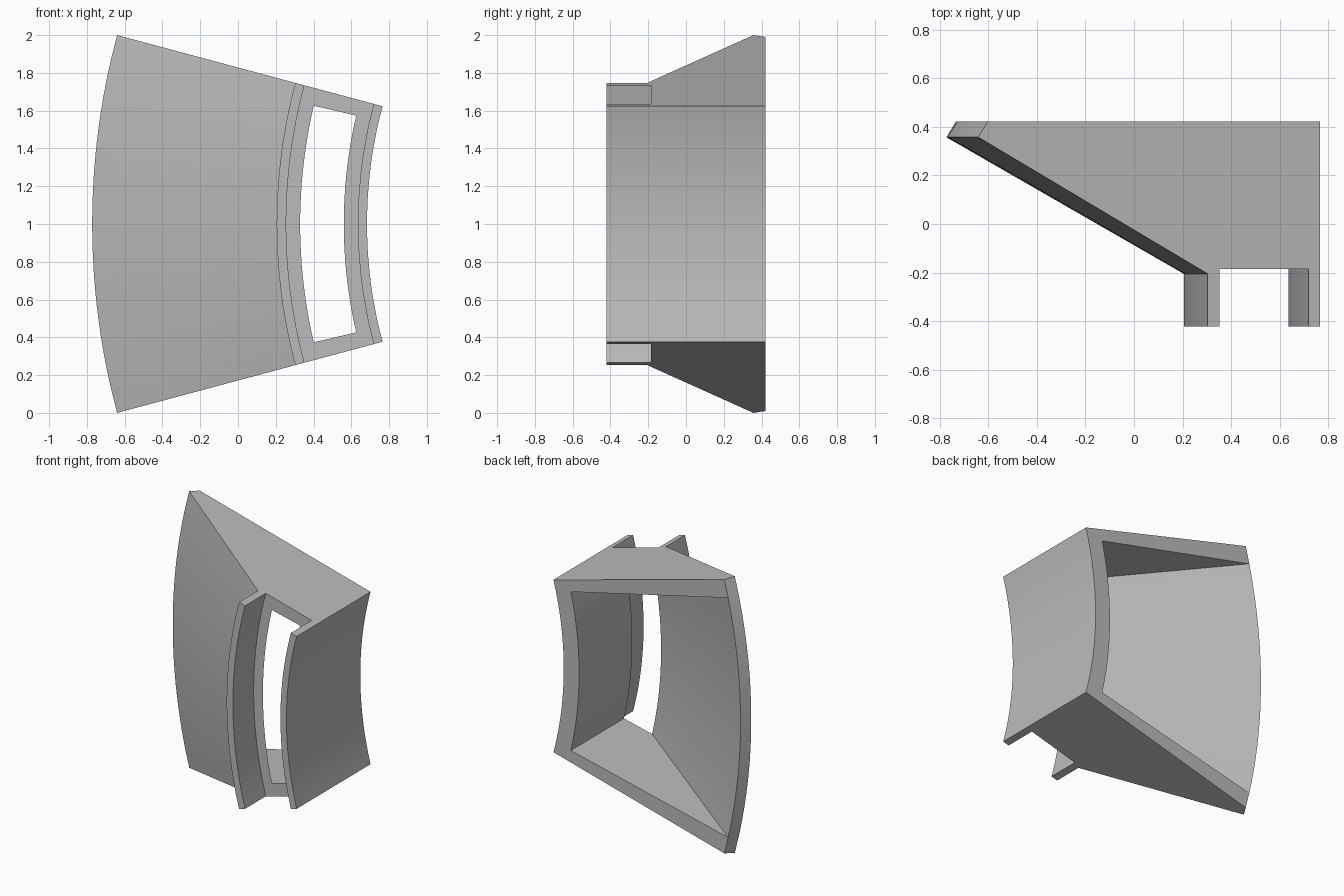
import bpy, bmesh
from math import sin, cos, radians

cube = bpy.data.objects.get("Cube")
if cube:
    bpy.data.objects.remove(cube)

AXIS_X, AXIS_Z = 3.092, 1.0      # sweep axis, parallel to y
HALF, INNER_HALF = 15.0, 13.1    # half angles of the shell and its cavity
STEPS = 24

# Cross-section as (radius, y), starting at the back of the inner wall
PROFILE = [
    (2.409, 0.422), (2.409, -0.422), (2.457, -0.422), (2.457, -0.185),  # inner flange
    (2.532, -0.185), (2.763, -0.185),                                   # window edges
    (2.837, -0.185), (2.837, -0.422), (2.887, -0.422), (2.887, -0.205), # outer flange
    (3.864, 0.357), (3.824, 0.422),                                     # sloped wall and lip
    (2.532, 0.422),                                                     # back rim
]
WIN_IN, WIN_OUT, LIP, RIM = 4, 5, 11, 12
COUNT = len(PROFILE)

grey = bpy.data.materials.new("plain grey")
grey.use_nodes = True
colour = (0.5, 0.5, 0.5, 1)
grey.diffuse_color = colour
grey.node_tree.nodes["Principled BSDF"].inputs["Base Color"].default_value = colour

# Rings of the cross-section around the axis
angles = [-HALF]
angles += [INNER_HALF * (2 * i / STEPS - 1) for i in range(STEPS + 1)]
angles.append(HALF)
bm = bmesh.new()
rings = []
for angle in angles:
    a = radians(angle)
    rings.append([bm.verts.new((AXIS_X - r * cos(a), y, AXIS_Z + r * sin(a)))
                  for r, y in PROFILE])

# Solid end walls use the whole outline; the middle is open at window and back
outline = [(i, (i + 1) % COUNT) for i in range(COUNT)]
openings = [(WIN_IN, WIN_OUT), (LIP, RIM)]
hollow = [e for e in outline if e not in openings] + [(RIM, WIN_IN), (WIN_OUT, LIP)]
last = len(rings) - 2
for k in range(last + 1):
    for i, j in (outline if k in (0, last) else hollow):
        bm.faces.new((rings[k][i], rings[k][j], rings[k + 1][j], rings[k + 1][i]))

# Outer end caps and cavity end walls
for ring in (rings[0], rings[-1]):
    bm.faces.new(ring)
for ring in (rings[1], rings[-2]):
    bm.faces.new([ring[i] for i in (WIN_IN, WIN_OUT, LIP, RIM)])
bmesh.ops.recalc_face_normals(bm, faces=bm.faces)

mesh = bpy.data.meshes.new("curved_duct")
bm.to_mesh(mesh)
bm.free()
mesh.materials.append(grey)
duct = bpy.data.objects.new("curved_duct", mesh)
bpy.context.collection.objects.link(duct)

# Smooth curved walls with sharp corners
bpy.ops.object.select_all(action='DESELECT')
duct.select_set(True)
bpy.context.view_layer.objects.active = duct
bpy.ops.object.shade_smooth_by_angle(angle=radians(20))
